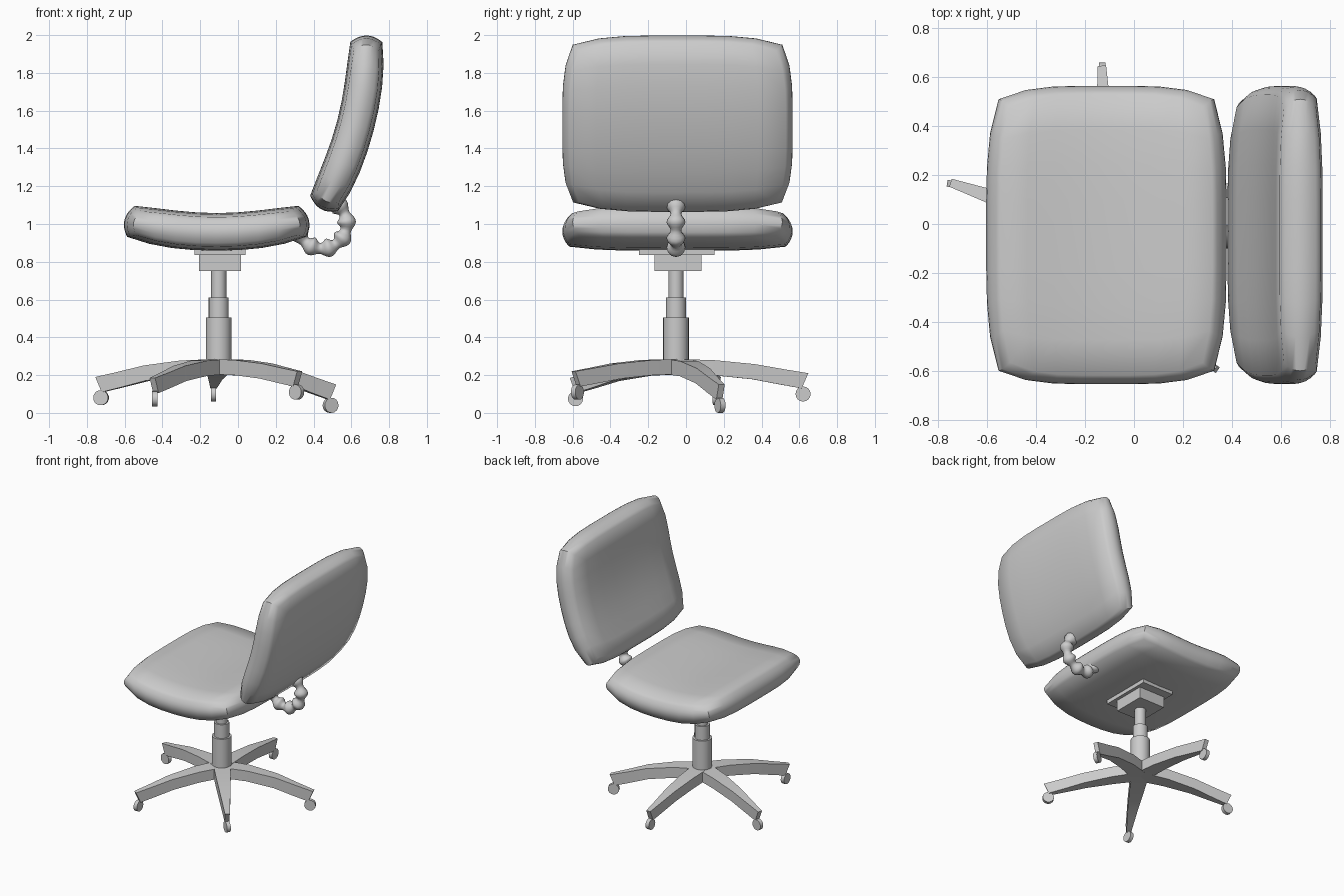
import bpy, bmesh
from math import radians, cos, sin
from mathutils import Vector, Matrix

if "Cube" in bpy.data.objects:
    bpy.data.objects.remove(bpy.data.objects["Cube"])

CX, CY = -0.102, -0.053   # column axis


def finish(name, bm, smooth=None):
    bmesh.ops.recalc_face_normals(bm, faces=bm.faces)
    me = bpy.data.meshes.new(name)
    bm.to_mesh(me)
    bm.free()
    ob = bpy.data.objects.new(name, me)
    bpy.context.collection.objects.link(ob)
    if smooth:
        bpy.ops.object.select_all(action='DESELECT')
        ob.select_set(True)
        bpy.context.view_layer.objects.active = ob
        bpy.ops.object.shade_smooth_by_angle(angle=radians(smooth))
    return ob


def cylinder(name, r, depth, loc, axis=(0, 0, 1), sides=24):
    bm = bmesh.new()
    rot = Vector((0, 0, 1)).rotation_difference(Vector(axis)).to_matrix().to_4x4()
    bmesh.ops.create_cone(bm, cap_ends=True, segments=sides, radius1=r, radius2=r,
                          depth=depth, matrix=Matrix.Translation(loc) @ rot)
    return finish(name, bm, 35)


def box(name, loc, size):
    bm = bmesh.new()
    bmesh.ops.create_cube(bm, size=1, matrix=Matrix.Translation(loc) @ Matrix.Diagonal((*size, 1)))
    return finish(name, bm)


# Padded cushion: a subdivided cube, bulged at the sides and bent along its length
def cushion(name, centre, along, normal, half, sag=0.065):
    bm = bmesh.new()
    bmesh.ops.create_cube(bm, size=2)
    bmesh.ops.subdivide_edges(bm, edges=bm.edges[:], cuts=7, use_grid_fill=True)
    c, a, n = Vector(centre), Vector(along).normalized(), Vector(normal).normalized()
    for v in bm.verts:
        u, t, w = v.co
        s = u * half * (1 - 0.10 * t ** 4) * (1 - 0.07 * w * w)
        y = t * 0.61 * (1 - 0.09 * u ** 4) * (1 - 0.06 * w * w)
        h = w * 0.1 * (1 - 0.18 * u ** 4) * (1 - 0.22 * t ** 4)
        # bend; offset thickness along the local normal of the curve
        k = 2 * sag * s / half ** 2
        v.co = c + a * (s - h * k) + n * (sag * (s / half) ** 2 + h) + Vector((0, y, 0))
    return finish(name, bm, 50)


cushion("seat", (-0.113, -0.045, 0.958), (1, 0, 0), (0, 0, 1), 0.488)
cushion("backrest", (0.622, -0.045, 1.522), (0.253, 0, 0.968), (-0.968, 0, 0.253), 0.475)

# Beaded flexible connector between seat and backrest
bm = bmesh.new()
rings, steps, sides = [], 40, 12
for i in range(steps + 1):
    deg = 55 - 205 * i / steps
    a = radians(deg)
    d = Vector((cos(a), 0, sin(a)))
    r = 0.039 + 0.011 * cos(radians((deg - 45) * 9))
    mid = Vector((0.445, CY, 1.0)) + d * 0.13
    rings.append([bm.verts.new(mid + d * r * cos(radians(360 * j / sides))
                               + Vector((0, r * sin(radians(360 * j / sides)), 0)))
                  for j in range(sides)])
for p, q in zip(rings, rings[1:]):
    for j in range(sides):
        bm.faces.new((p[j], p[j - 1], q[j - 1], q[j]))
bm.faces.new(rings[0])
bm.faces.new(rings[-1])
finish("back_connector", bm, 60)

# Column and seat mount
for name, r, z0, z1 in (("column_lower", 0.068, 0.22, 0.505),
                        ("column_middle", 0.053, 0.50, 0.61),
                        ("column_upper", 0.04, 0.60, 0.76)):
    cylinder(name, r, z1 - z0, (CX, CY, (z0 + z1) / 2))
box("mount_block", (-0.096, -0.042, 0.793), (0.222, 0.25, 0.086))
box("mount_plate", (-0.096, -0.05, 0.85), (0.27, 0.40, 0.03))


# Tapered, drooping leg running from the hub to above its caster
def leg(name, wheel):
    out = Vector((wheel[0] - CX, wheel[1] - CY, 0))
    reach = out.length
    out.normalize()
    side = Vector((-out.y, out.x, 0))
    tip = wheel[2] + 0.11
    bm = bmesh.new()
    loops = []
    for f, g, w in ((0, 0, 0.06), (0.3, 0.08, 0.052), (0.62, 0.36, 0.038),
                    (0.85, 0.72, 0.026), (1.04, 1, 0.017)):
        top = 0.285 - (0.285 - tip) * g
        inset = 0.035 * g
        loops.append([bm.verts.new(Vector((CX, CY, z)) + out * r + side * sw)
                      for z, r, sw in ((top, f * reach, w), (top, f * reach, -w),
                                       (top - 0.08, f * reach - inset, -w),
                                       (top - 0.08, f * reach - inset, w))])
    for p, q in zip(loops, loops[1:]):
        for j in range(4):
            bm.faces.new((p[j], p[j - 1], q[j - 1], q[j]))
    bm.faces.new(loops[0])
    bm.faces.new(loops[-1])
    return finish(name, bm, 30)


# Five legs with casters: wheel centre and axle heading in degrees
for i, (pos, heading) in enumerate((((-0.725, 0.16, 0.08), 80),
                                    ((-0.13, 0.62, 0.10), 0),
                                    ((0.49, 0.18, 0.04), 115),
                                    ((0.31, -0.575, 0.11), 55),
                                    ((-0.44, -0.585, 0.075), 0))):
    leg(f"leg_{i + 1}", pos)
    axis = (cos(radians(heading)), sin(radians(heading)), 0)
    cylinder(f"caster_{i + 1}", 0.04, 0.028, pos, axis, 16)
